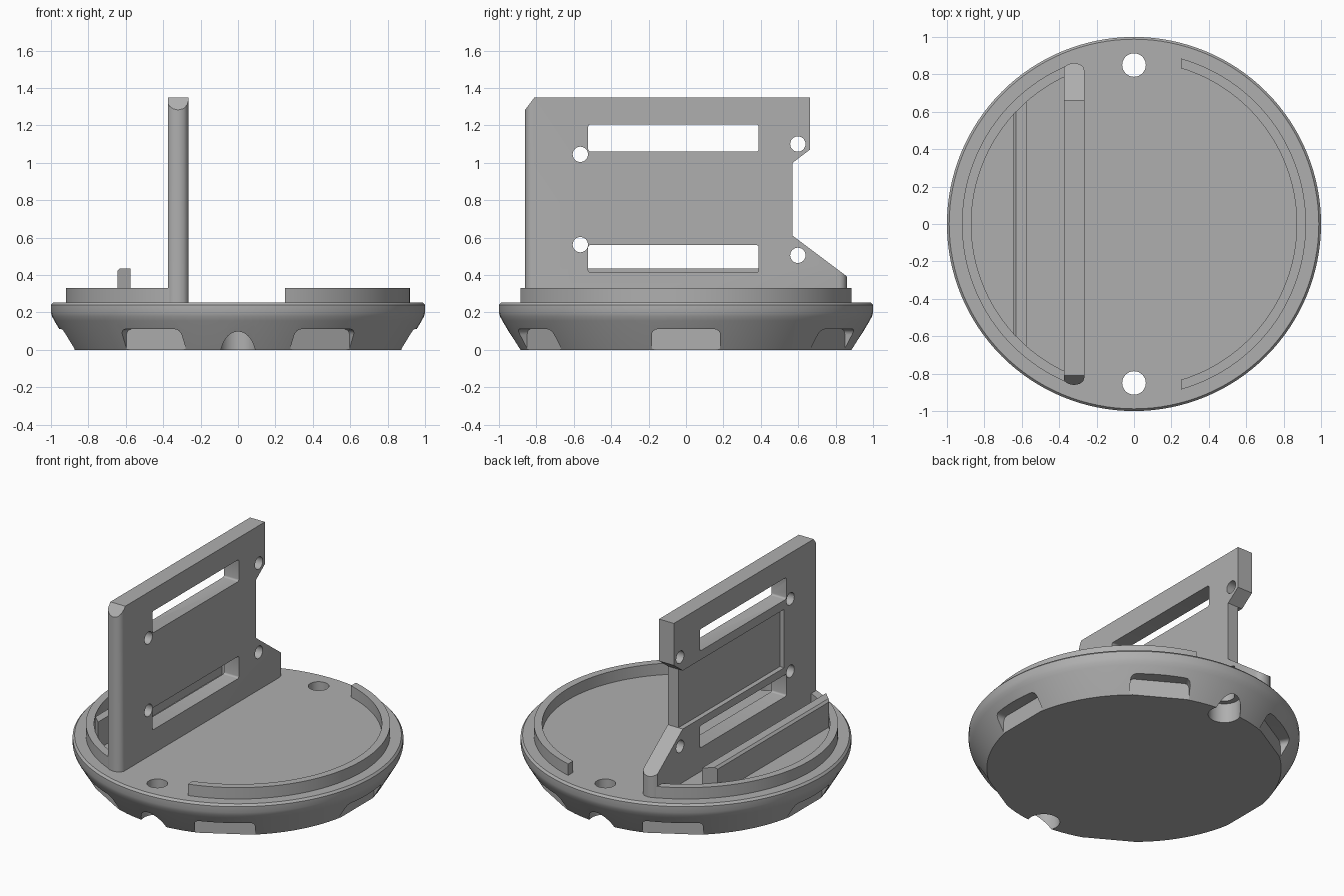
import bpy, bmesh, math
from mathutils import Matrix, Vector

if "Cube" in bpy.data.objects:
    bpy.data.objects.remove(bpy.data.objects["Cube"])

grey = bpy.data.materials.new("grey plastic")
grey.diffuse_color = (0.43, 0.43, 0.43, 1)
grey.use_nodes = True
grey.node_tree.nodes["Principled BSDF"].inputs["Base Color"].default_value = grey.diffuse_color


def finish(name, bm):
    bmesh.ops.recalc_face_normals(bm, faces=bm.faces)
    me = bpy.data.meshes.new(name)
    bm.to_mesh(me)
    bm.free()
    me.materials.append(grey)
    ob = bpy.data.objects.new(name, me)
    bpy.context.collection.objects.link(ob)
    return ob


def prism(name, pts, lo, hi, axis="z", turn=0):
    """Extrude a closed outline along z (x, y points) or x (y, z points)."""
    place = (lambda p, h: (p[0], p[1], h)) if axis == "z" else (lambda p, h: (h, p[0], p[1]))
    bm = bmesh.new()
    a = [bm.verts.new(place(p, lo)) for p in pts]
    b = [bm.verts.new(place(p, hi)) for p in pts]
    n = len(pts)
    bm.faces.new(a)
    bm.faces.new(b)
    for i in range(n):
        bm.faces.new((a[i], a[(i + 1) % n], b[(i + 1) % n], b[i]))
    bm.transform(Matrix.Rotation(turn, 4, "Z"))
    return finish(name, bm)


def arc(cx, cy, r, start, end, n):
    return [(cx + r * math.cos(math.radians(start + (end - start) * i / n)),
             cy + r * math.sin(math.radians(start + (end - start) * i / n))) for i in range(n + 1)]


def circle(cx, cy, r, n=32):
    return arc(cx, cy, r, 0, 360, n)[:-1]


def rounded(x0, x1, y0, y1, r):
    return (arc(x1 - r, y0 + r, r, -90, 0, 4) + arc(x1 - r, y1 - r, r, 0, 90, 4)
            + arc(x0 + r, y1 - r, r, 90, 180, 4) + arc(x0 + r, y0 + r, r, 180, 270, 4))


def boolean(ob, tool, op="DIFFERENCE"):
    mod = ob.modifiers.new("cut", "BOOLEAN")
    mod.operation, mod.solver, mod.object = op, "EXACT", tool
    bpy.context.view_layer.objects.active = ob
    bpy.ops.object.modifier_apply(modifier=mod.name)
    bpy.data.objects.remove(tool)


# Round base: turned profile
bm = bmesh.new()
SEG = 128
rings = []
for r, z in [(0.89, 0), (0.982, 0.155), (0.994, 0.178), (1.0, 0.2), (1.0, 0.24), (0.988, 0.254)]:
    rings.append([bm.verts.new((x, y, z)) for x, y in circle(0, 0, r, SEG)])
for lower, upper in zip(rings, rings[1:]):
    for i in range(SEG):
        j = (i + 1) % SEG
        bm.faces.new((lower[i], lower[j], upper[j], upper[i]))
bm.faces.new(rings[0])
bm.faces.new(rings[-1])
base = finish("base", bm)

# Six grip pockets around the rim
for k in range(6):
    boolean(base, prism("pocket_cutter", rounded(-0.183, 0.183, -0.1, 0.11, 0.03),
                        0.875, 1.2, "x", math.radians(60 * k)))

# Screw holes with wide counterbores below
for y in (-0.85, 0.85):
    boolean(base, prism("counterbore_cutter", circle(0, y, 0.098), -0.1, 0.13))
    boolean(base, prism("hole_cutter", circle(0, y, 0.063), -0.1, 0.4))

# Raised rim arcs on both sides
right_rim = prism("right_rim", arc(0, 0, 0.92, -74.2, 74.2, 64) + arc(0, 0, 0.87, 73.3, -73.3, 64), 0.24, 0.33)
left_rim = prism("left_rim", arc(0, 0, 0.92, 113, 247, 60) + arc(0, 0, 0.87, 245.6, 114.4, 60), 0.24, 0.33)

# Upright mounting plate
plate = prism("upright_plate", [(-0.87, 0.24), (-0.87, 1.27), (-0.81, 1.35), (0.663, 1.35), (0.663, 1.07),
                                (0.57, 1.0), (0.57, 0.61), (0.87, 0.385), (0.87, 0.24)], -0.375, -0.265, "x")
end = [(-0.265, 0.822), (-0.272, 0.84), (-0.29, 0.855), (-0.32, 0.861), (-0.347, 0.856), (-0.365, 0.846), (-0.375, 0.835)]
boolean(plate, prism("outline_cutter", end + [(x, -y) for x, y in reversed(end)], 0.2, 1.4), "INTERSECT")

# Plate slots, screw holes and shallow rear recess
for z0, z1 in ((0.413, 0.56), (1.06, 1.205)):
    boolean(plate, prism("slot_cutter", rounded(-0.523, 0.388, z0, z1, 0.012), -0.5, -0.1, "x"))
for y, z in ((-0.565, 1.045), (-0.565, 0.562), (0.598, 1.1), (0.598, 0.505)):
    boolean(plate, prism("screw_cutter", circle(y, z, 0.041, 24), -0.5, -0.1, "x"))
boolean(plate, prism("recess_cutter", [(-0.5, 0.61), (0.7, 0.61), (0.7, 1.0), (-0.5, 1.0)], -0.5, -0.343, "x"))

# Low rail beside the plate, ends following the rim
rail = prism("rail", [(-0.575, -0.655), (-0.575, 0.655), (-0.645, 0.588), (-0.645, -0.588)], 0.24, 0.435)
bm = bmesh.new()
bm.from_mesh(rail.data)
edge = [e for e in bm.edges if all(v.co.x < -0.64 and v.co.z > 0.4 for v in e.verts)]
bmesh.ops.bevel(bm, geom=edge, offset=0.014, segments=1, affect="EDGES")
bm.to_mesh(rail.data)
bm.free()

# Smooth curved sides, keep edges sharp
for ob in (base, right_rim, left_rim, plate, rail):
    bpy.ops.object.select_all(action="DESELECT")
    ob.select_set(True)
    bpy.context.view_layer.objects.active = ob
    bpy.ops.object.shade_smooth_by_angle(angle=math.radians(30))
